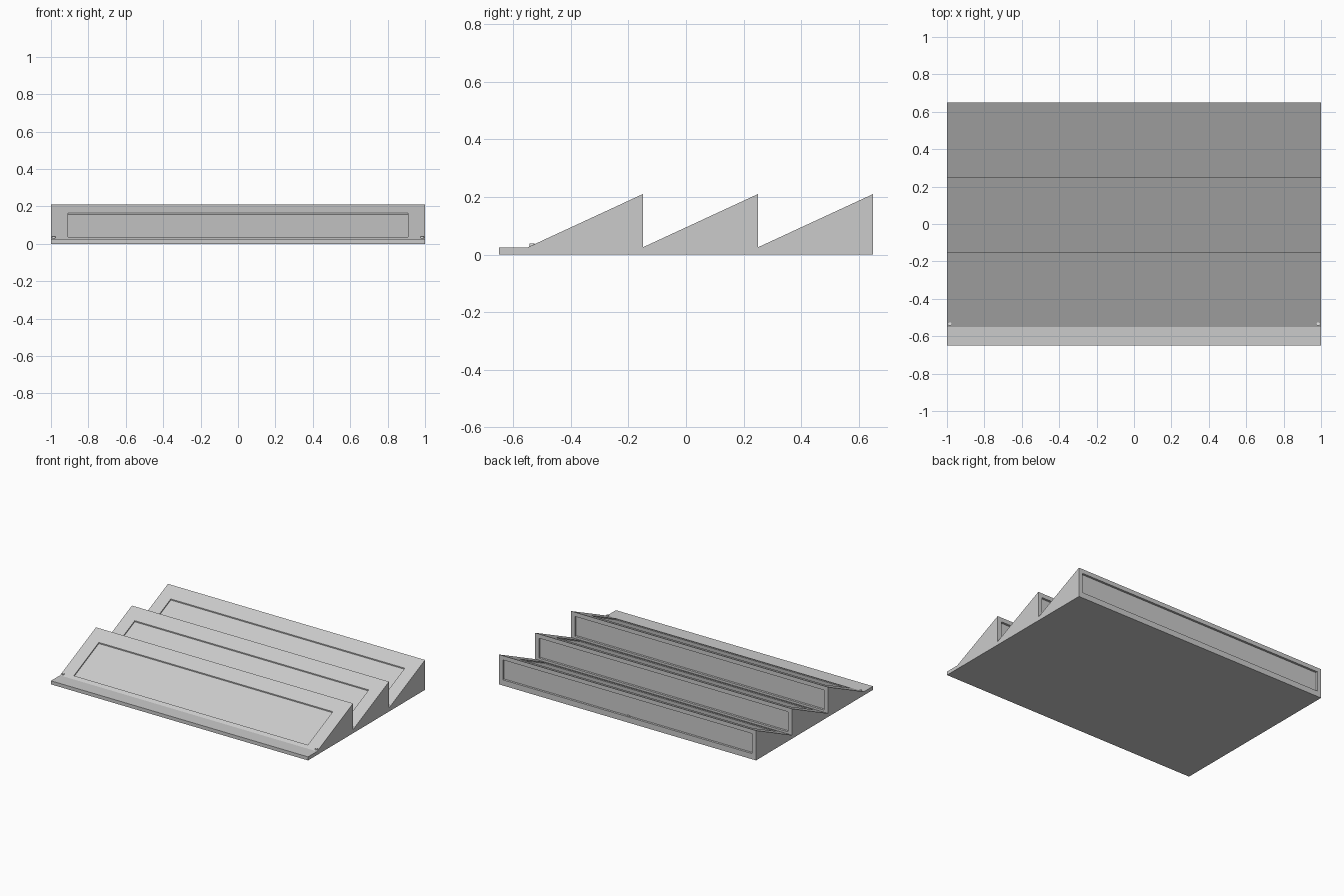
import bpy
import bmesh
from mathutils import Vector

cube = bpy.data.objects.get("Cube")
if cube:
    bpy.data.objects.remove(cube, do_unlink=True)


def make_material(name, value):
    mat = bpy.data.materials.new(name)
    mat.use_nodes = True
    colour = (value, value, value, 1)
    mat.diffuse_color = colour
    mat.node_tree.nodes["Principled BSDF"].inputs["Base Color"].default_value = colour
    return mat


grey = make_material("light grey", 0.6)
white = make_material("white", 1.0)

# Main proportions
HALF_W, FRONT, BACK = 1.0, -0.65, 0.65
BASE, PEAK, PITCH = 0.025, 0.21, 0.4
STARTS = [-0.55 + PITCH * i for i in range(3)]
RISE = (PEAK - BASE) / PITCH


def recess(bm, face, half_w, low, high, push):
    """Inset a panel between two (y, z) edges and sink its floor by push."""
    for offset in (Vector(), push):
        bmesh.ops.inset_individual(bm, faces=[face], thickness=0.005)
        mid = face.calc_center_median()
        for v in face.verts:
            y, z = high if v.co.z > mid.z else low
            v.co = Vector((half_w if v.co.x > 0 else -half_w, y, z)) + offset


# Sawtooth side profile, extruded across the width
profile = [(FRONT, 0), (FRONT, BASE)]
for y in STARTS:
    profile += [(y, BASE), (y + PITCH, PEAK)]
profile.append((BACK, 0))

bm = bmesh.new()
side = bm.faces.new([bm.verts.new((-HALF_W, y, z)) for y, z in profile])
extruded = bmesh.ops.extrude_face_region(bm, geom=[side])["geom"]
bmesh.ops.translate(bm, vec=(2 * HALF_W, 0, 0),
                    verts=[g for g in extruded if isinstance(g, bmesh.types.BMVert)])
bmesh.ops.recalc_face_normals(bm, faces=bm.faces)

# Shallow panels on the slopes and framed panels on the upright backs
slopes = [f for f in bm.faces if f.normal.z > 0.5 and f.normal.y < -0.2]
uprights = [f for f in bm.faces if f.normal.y > 0.9]
for f in slopes:
    start = min(v.co.y for v in f.verts)
    low, high = [(start + d, BASE + RISE * d) for d in (0.026, 0.303)]
    recess(bm, f, 0.91, low, high, Vector((0, 0, -0.008)))
for f in uprights:
    y = f.verts[0].co.y
    recess(bm, f, 0.97, (y, 0.04), (y, 0.18), Vector((0, -0.015, 0)))

mesh = bpy.data.meshes.new("sawtooth_body")
bm.to_mesh(mesh)
bm.free()
mesh.materials.append(grey)
body = bpy.data.objects.new("sawtooth_body", mesh)
bpy.context.collection.objects.link(body)

# Small upright pins: two at the front corners, one at the back centre
for name, x, y, top in (("front_right_pin", -0.985, -0.535, 0.038),
                        ("front_left_pin", 0.985, -0.535, 0.038),
                        ("back_pin", 0, 0.64, 0.045)):
    bpy.ops.mesh.primitive_cylinder_add(vertices=16, radius=0.009, depth=top - 0.002,
                                        location=(x, y, top / 2 + 0.001))
    pin = bpy.context.object
    pin.name = name
    pin.data.materials.append(white)
    bpy.ops.object.shade_smooth_by_angle()
